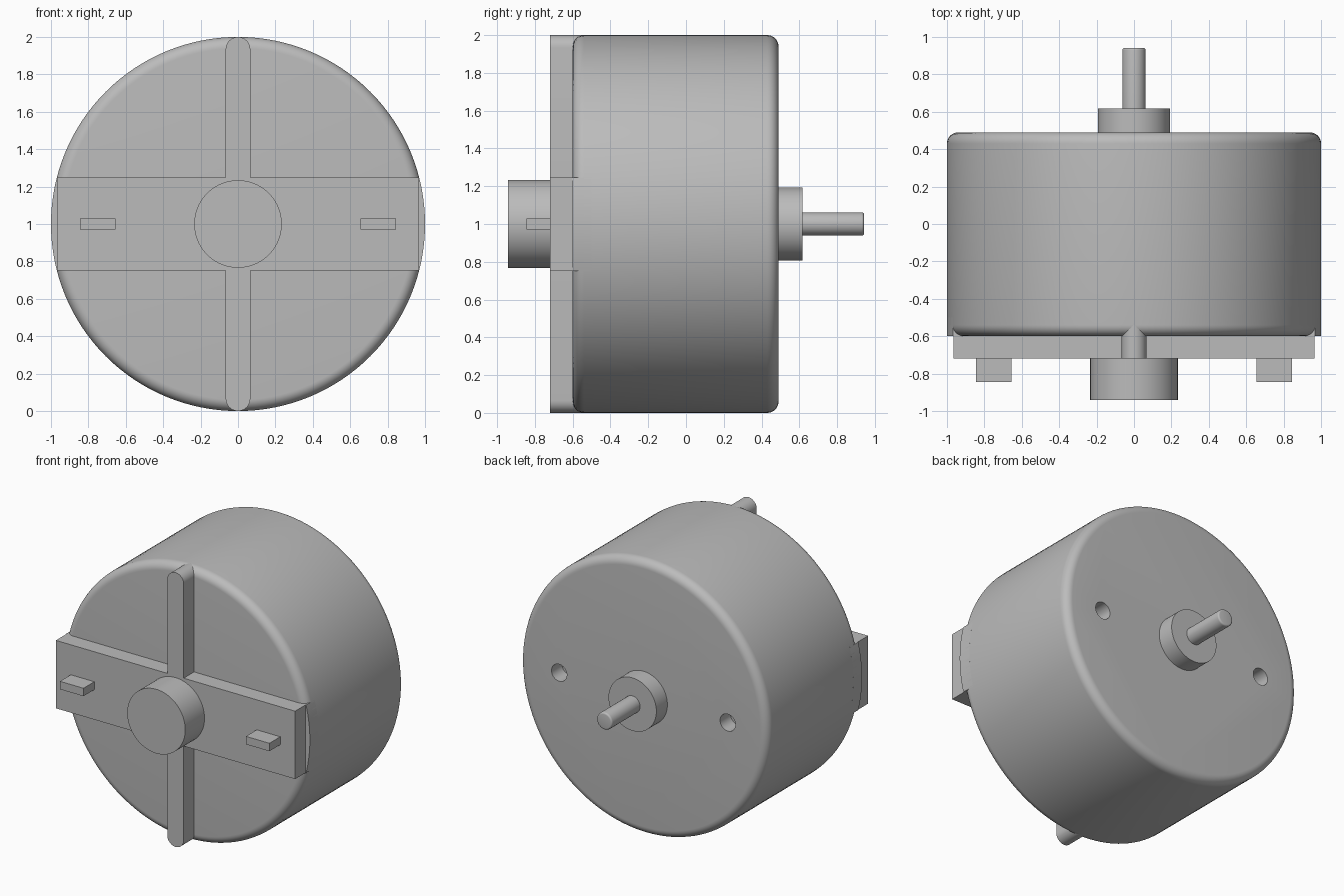
import bpy
import bmesh
from math import sin, cos, pi, asin, radians

cube = bpy.data.objects.get("Cube")
if cube:
    bpy.data.objects.remove(cube, do_unlink=True)

SEGMENTS = 128
CENTRE_Z = 1.0
BAR_HALF = 0.2475

grey = bpy.data.materials.new("plain_grey")
grey.use_nodes = True
COLOUR = (0.5, 0.5, 0.5, 1)
grey.diffuse_color = COLOUR
grey.node_tree.nodes["Principled BSDF"].inputs["Base Color"].default_value = COLOUR


def finish(name, bm):
    """Turn a bmesh into a named grey object."""
    bmesh.ops.recalc_face_normals(bm, faces=bm.faces)
    mesh = bpy.data.meshes.new(name)
    bm.to_mesh(mesh)
    bm.free()
    mesh.materials.append(grey)
    obj = bpy.data.objects.new(name, mesh)
    bpy.context.collection.objects.link(obj)
    return obj


def select_only(obj):
    bpy.ops.object.select_all(action="DESELECT")
    obj.select_set(True)
    bpy.context.view_layer.objects.active = obj


def smooth(obj):
    select_only(obj)
    bpy.ops.object.shade_smooth_by_angle(angle=radians(30))
    return obj


def lathe(name, profile, x=0, segments=SEGMENTS):
    """Revolve (radius, y) points about a y-parallel axis, capping both ends."""
    bm = bmesh.new()
    rings = []
    for radius, y in profile:
        angles = [2 * pi * i / segments for i in range(segments)]
        rings.append([bm.verts.new((x + radius * cos(a), y, CENTRE_Z + radius * sin(a)))
                      for a in angles])
    for low, high in zip(rings, rings[1:]):
        for i in range(segments):
            j = (i + 1) % segments
            bm.faces.new((low[i], low[j], high[j], high[i]))
    bm.faces.new(rings[0])
    bm.faces.new(rings[-1])
    return finish(name, bm)


def prism(name, outline, y0, y1):
    """Extrude an (x, z offset) outline along y."""
    bm = bmesh.new()
    face = bm.faces.new([bm.verts.new((x, y0, CENTRE_Z + z)) for x, z in outline])
    side = bmesh.ops.extrude_face_region(bm, geom=[face])["geom"]
    for v in side:
        if isinstance(v, bmesh.types.BMVert):
            v.co.y = y1
    return finish(name, bm)


def rectangle(x0, x1, half):
    return [(x0, -half), (x1, -half), (x1, half), (x0, half)]


def arc(cx, cz, radius, start, end, steps):
    angles = [start + (end - start) * i / steps for i in range(steps + 1)]
    return [(cx + radius * cos(a), cz + radius * sin(a)) for a in angles]


# Round housing with filleted rims
R, FILLET, FRONT, BACK = 1.0, 0.06, -0.6, 0.49
rim = arc(R - FILLET, FRONT + FILLET, FILLET, -pi / 2, 0, 8)
rim += arc(R - FILLET, BACK - FILLET, FILLET, 0, pi / 2, 8)
housing = lathe("housing", rim)

# Two blind mounting holes in the back
for x in (-0.68, 0.68):
    cutter = lathe("hole_cutter", [(0.062, BACK - 0.12), (0.062, BACK + 0.1)], x, 32)
    cutter.hide_render = True
    cut = housing.modifiers.new("mounting_hole", "BOOLEAN")
    cut.operation = "DIFFERENCE"
    cut.solver = "EXACT"
    cut.object = cutter
    select_only(housing)
    bpy.ops.object.modifier_apply(modifier=cut.name)
    bpy.data.objects.remove(cutter, do_unlink=True)
smooth(housing)

# Cross bar on the front face
prism("cross_bar", rectangle(-0.965, 0.965, BAR_HALF), -0.72, -0.55)

# Unrounded housing edge behind each end of the bar, and the terminals
spread = asin(BAR_HALF)
for side, label in ((1, "left"), (-1, "right")):
    curve = arc(0, 0, R, -spread, spread, 16)
    outline = [(0.85, BAR_HALF), (0.85, -BAR_HALF)] + curve
    smooth(prism(label + "_bar_seat", [(side * x, z) for x, z in outline], FRONT, -0.5))
    prism(label + "_terminal",
          [(side * x, z) for x, z in rectangle(0.655, 0.845, 0.029)], -0.845, -0.7)

# Upright rib with rounded ends
RIB = 0.066
rib = arc(0, R - RIB, RIB, 0, pi, 16) + arc(0, RIB - R, RIB, pi, 2 * pi, 16)
smooth(prism("upright_rib", rib, -0.72, -0.5))

# Front bearing boss, back bearing boss and shaft
smooth(lathe("front_boss", [(0.234, -0.942), (0.234, -0.65)]))
smooth(lathe("back_boss", [(0.193, 0.45), (0.193, 0.617)]))
shaft = [(0.062, 0.55)] + arc(0.05, 0.93, 0.012, 0, pi / 2, 4)
smooth(lathe("shaft", shaft, segments=48))
